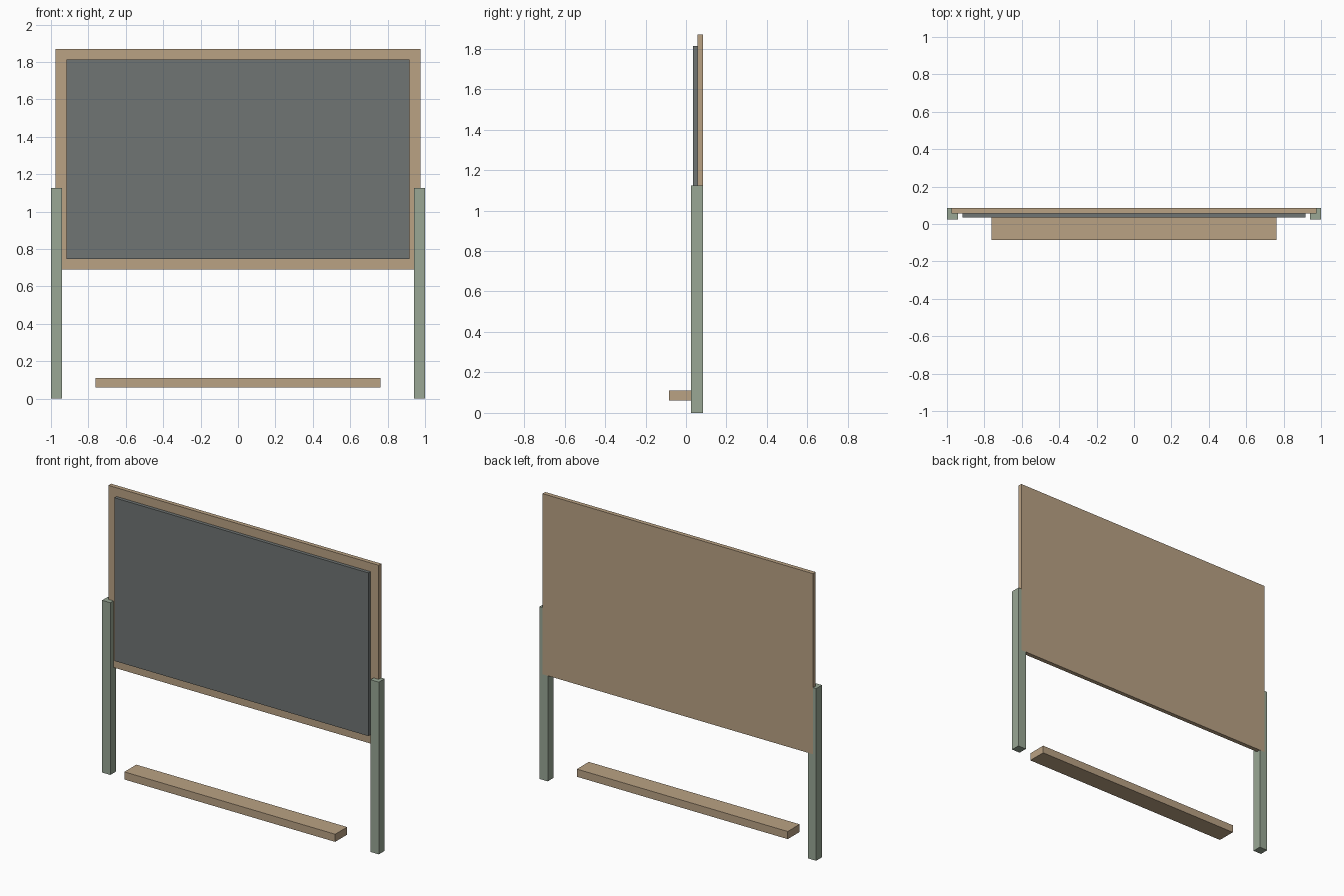
import bpy
from mathutils import Vector

if "Cube" in bpy.data.objects:
    bpy.data.objects.remove(bpy.data.objects["Cube"])


def material(name, color):
    m = bpy.data.materials.new(name)
    m.diffuse_color = (*color, 1)
    m.use_nodes = True
    m.node_tree.nodes["Principled BSDF"].inputs["Base Color"].default_value = m.diffuse_color
    return m


def box(name, low, high, mat):
    """Box spanning two opposite corners, origin at its centre."""
    low, high = Vector(low), Vector(high)
    bpy.ops.mesh.primitive_cube_add(size=1, location=(low + high) / 2)
    ob = bpy.context.object
    ob.name = name
    ob.scale = high - low
    bpy.ops.object.transform_apply(location=False, rotation=False, scale=True)
    ob.data.materials.append(mat)
    return ob


wood = material("wood", (0.49, 0.36, 0.23))
slate = material("slate", (0.16, 0.178, 0.174))
painted = material("painted_post", (0.32, 0.39, 0.30))

# Backing board whose rim frames the writing surface
box("board_frame", (-0.977, 0.057, 0.69), (0.977, 0.085, 1.87), wood)

# Writing surface on the front
box("writing_surface", (-0.917, 0.035, 0.747), (0.917, 0.057, 1.813), slate)

# Posts at both ends, just behind flush with the board's back
for side, name in ((-1, "left_post"), (1, "right_post")):
    c = side * 0.97
    box(name, (c - 0.03, 0.025, 0), (c + 0.03, 0.0845, 1.125), painted)

# Low ledge between the posts
box("ledge", (-0.762, -0.085, 0.06), (0.762, 0.038, 0.11), wood)
